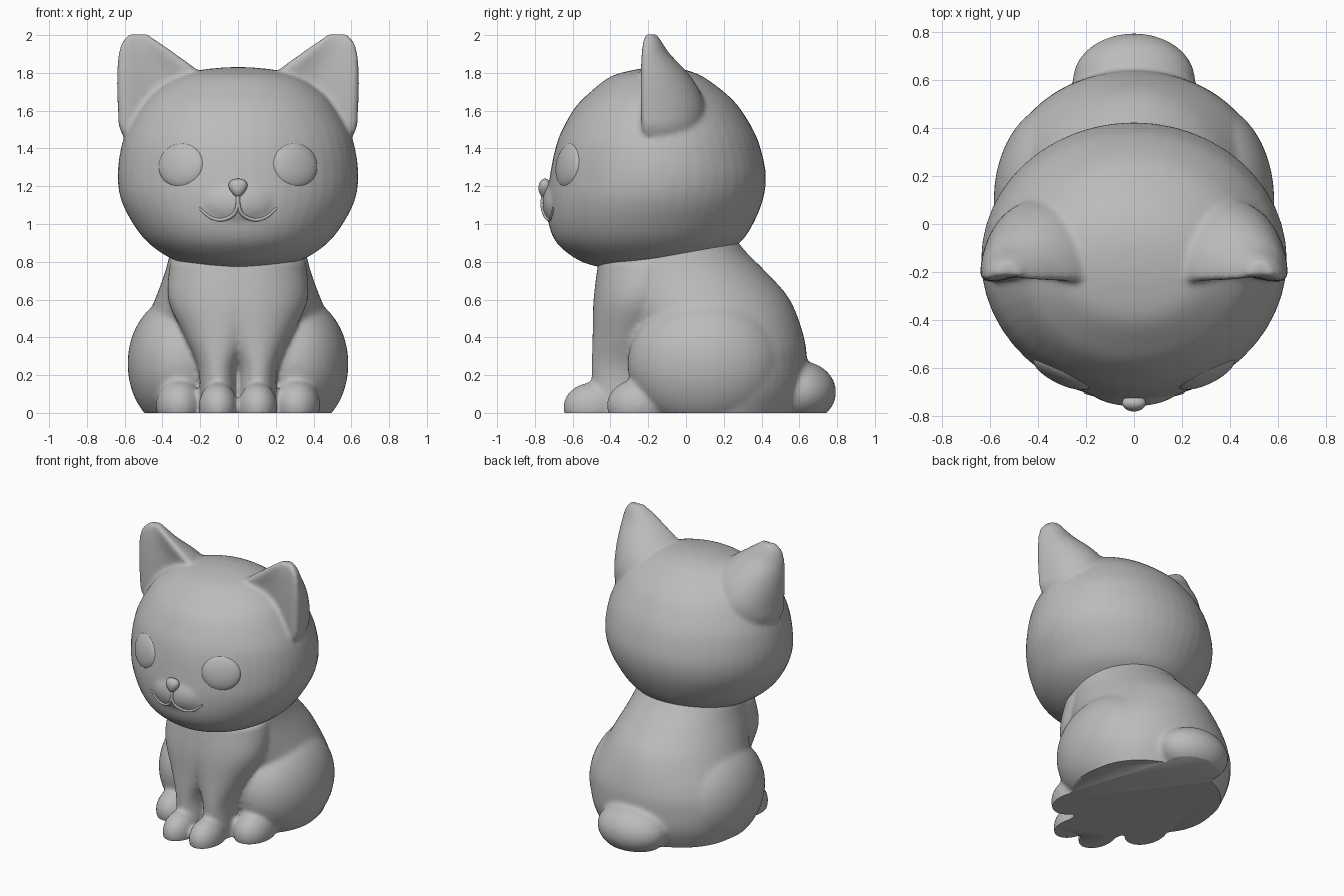
import bpy, bmesh, math
from mathutils import Vector, Matrix

cube = bpy.data.objects.get("Cube")
if cube:
    bpy.data.objects.remove(cube, do_unlink=True)

grey = bpy.data.materials.new("plain_grey")
grey.use_nodes = True
grey.diffuse_color = (0.5, 0.5, 0.5, 1)
grey.node_tree.nodes["Principled BSDF"].inputs["Base Color"].default_value = grey.diffuse_color


def spline(rows, steps=4):
    """Catmull-Rom interpolation of a list of section rows."""
    out = []
    for i in range(len(rows) - 1):
        quad = [rows[max(i - 1, 0)], rows[i], rows[i + 1], rows[min(i + 2, len(rows) - 1)]]
        for k in range(steps):
            t = k / steps
            out.append([b + 0.5 * t * (c - a + t * (2*a - 5*b + 4*c - d + t * (3*(b - c) + d - a)))
                        for a, b, c, d in zip(*quad)])
    return out + [rows[-1]]


def loft(bm, rows, mirror=1, ring=None):
    """Closed skin over horizontal sections (z, x_min, x_max, y_front, y_back)."""
    n = 48
    ring = ring or (lambda a: (math.cos(a), math.sin(a)))
    loops = []
    for z, x0, x1, y0, y1 in spline(rows):
        pts = [ring(2 * math.pi * i / n) for i in range(n)]
        loops.append([bm.verts.new((mirror * ((x0 + x1) / 2 + u * (x1 - x0) / 2),
                                    (y0 + y1) / 2 + v * (y1 - y0) / 2, z)) for u, v in pts])
    faces = [bm.faces.new(loops[0]), bm.faces.new(loops[-1][::-1])]
    for low, high in zip(loops, loops[1:]):
        for i in range(n):
            j = (i + 1) % n
            faces.append(bm.faces.new((low[i], high[i], high[j], low[j])))
    bmesh.ops.recalc_face_normals(bm, faces=faces)


def ball(bm, centre, radii):
    bmesh.ops.create_uvsphere(bm, u_segments=40, v_segments=24, radius=1,
                              matrix=Matrix.Translation(centre) @ Matrix.Diagonal((*radii, 1)))


def finish(obj):
    obj.data.materials.clear()
    obj.data.materials.append(grey)
    bpy.ops.object.select_all(action="DESELECT")
    obj.select_set(True)
    bpy.context.view_layer.objects.active = obj
    bpy.ops.object.shade_smooth_by_angle(angle=math.radians(50))


def make(name, bm):
    mesh = bpy.data.meshes.new(name)
    bm.to_mesh(mesh)
    bm.free()
    obj = bpy.data.objects.new(name, mesh)
    bpy.context.collection.objects.link(obj)
    return obj


def fuse(obj, rounds):
    """Melt overlapping volumes into one soft skin."""
    remesh = obj.modifiers.new("melt", "REMESH")
    remesh.mode = "VOXEL"
    remesh.voxel_size = 0.014
    soften = obj.modifiers.new("soften", "SMOOTH")
    soften.factor = 0.5
    soften.iterations = rounds
    deps = bpy.context.evaluated_depsgraph_get()
    baked = bpy.data.meshes.new_from_object(obj.evaluated_get(deps))
    obj.modifiers.clear()
    obj.data = baked


# Body: torso, front legs, haunches, paws and tail
bm = bmesh.new()
loft(bm, [(z, -w, w, f, b) for z, w, f, b in [
    (-0.1, 0.44, -0.2, 0.54), (0.1, 0.52, -0.22, 0.625), (0.25, 0.54, -0.25, 0.64),
    (0.4, 0.52, -0.3, 0.625), (0.6, 0.44, -0.42, 0.55), (0.75, 0.385, -0.465, 0.42),
    (0.85, 0.36, -0.46, 0.32), (0.95, 0.33, -0.42, 0.24)]])
for s in (1, -1):
    loft(bm, [(-0.1, 0.005, 0.2, -0.5, -0.2), (0.1, 0.005, 0.2, -0.5, -0.2),
              (0.25, -0.0, 0.215, -0.5, -0.15), (0.4, -0.1, 0.28, -0.495, -0.1),
              (0.6, -0.27, 0.37, -0.49, 0.0), (0.8, -0.3, 0.36, -0.465, 0.1)], s)
    ball(bm, (s * 0.3, 0.1, 0.26), (0.285, 0.41, 0.36))
    ball(bm, (s * 0.105, -0.5, 0.03), (0.105, 0.15, 0.13))
    ball(bm, (s * 0.31, -0.25, 0.04), (0.125, 0.17, 0.14))
ball(bm, (0, 0.6, 0.11), (0.255, 0.195, 0.165))
body = make("body", bm)
fuse(body, 10)
bm = bmesh.new()
bm.from_mesh(body.data)
cut = bmesh.ops.bisect_plane(bm, geom=bm.verts[:] + bm.edges[:] + bm.faces[:], plane_co=(0, 0, 0),
                             plane_no=(0, 0, 1), clear_inner=True)["geom_cut"]
bmesh.ops.holes_fill(bm, edges=[e for e in cut if isinstance(e, bmesh.types.BMEdge)], sides=0)
bm.to_mesh(body.data)
bm.free()
finish(body)


# Head with muzzle and ears
def ear_ring(a):
    """Rounded back, dished front."""
    u, v = math.cos(a), math.sin(a)
    if v >= 0:
        return u, -0.65 + 1.65 * v
    return u, -0.65 - 0.35 * abs(v) ** 0.5 + 0.3 * (1 - u * u) ** 2


bm = bmesh.new()
loft(bm, [(z, -w, w, f, b) for z, w, f, b in [
    (0.765, 0.12, -0.42, -0.1), (0.785, 0.25, -0.51, 0.05), (0.82, 0.36, -0.59, 0.16),
    (0.9, 0.475, -0.685, 0.285), (1.0, 0.555, -0.727, 0.355), (1.13, 0.62, -0.735, 0.408),
    (1.26, 0.637, -0.72, 0.423), (1.4, 0.62, -0.692, 0.395), (1.5, 0.585, -0.655, 0.355),
    (1.62, 0.515, -0.585, 0.28), (1.7, 0.445, -0.505, 0.2), (1.78, 0.32, -0.4, 0.09),
    (1.815, 0.2, -0.28, 0.0), (1.83, 0.06, -0.18, -0.08)]])
ball(bm, (0, -0.66, 1.11), (0.21, 0.1, 0.13))
for s in (1, -1):
    loft(bm, [(1.4, 0.42, 0.56, -0.2, -0.05), (1.5, 0.27, 0.625, -0.25, 0.06),
              (1.6, 0.16, 0.635, -0.26, 0.1), (1.7, 0.14, 0.64, -0.26, 0.075),
              (1.8, 0.2, 0.64, -0.255, 0.01), (1.9, 0.33, 0.632, -0.245, -0.085),
              (1.96, 0.415, 0.615, -0.235, -0.125), (2.005, 0.48, 0.575, -0.22, -0.155)],
         s, ear_ring)
head = make("head", bm)
fuse(head, 8)
finish(head)
bpy.context.view_layer.update()


def on_face(x, z):
    """Point and outward normal on the front of the head."""
    _, point, normal, _ = head.ray_cast(Vector((x, -3, z)), Vector((0, 1, 0)))
    return point, normal


# Eyes: shallow lenses set into the face
for s, side in ((1, "left"), (-1, "right")):
    point, normal = on_face(s * 0.308, 1.315)
    bm = bmesh.new()
    ball(bm, (0, 0, 0), (0.132, 0.122, 0.045))
    eye = make(side + "_eye", bm)
    turn = normal.to_track_quat("Z", "Y").to_matrix().to_4x4()
    eye.matrix_world = Matrix.Translation(point - normal * 0.022) @ turn
    finish(eye)

# Nose: rounded triangle, wide at the top
bm = bmesh.new()
ball(bm, (0, 0, 0), (0.062, 0.035, 0.05))
for v in bm.verts:
    v.co.x *= 0.75 + 6 * v.co.z
nose = make("nose", bm)
nose.location = on_face(0, 1.19)[0] + Vector((0, -0.008, 0))
finish(nose)

# Mouth: two thin curled ridges meeting under the nose
for s, side in ((1, "left"), (-1, "right")):
    curve = bpy.data.curves.new(side + "_mouth", "CURVE")
    curve.dimensions = "3D"
    curve.bevel_depth = 0.011
    curve.bevel_resolution = 3
    curve.use_fill_caps = True
    path = spline([(0, 1.15), (0.004, 1.09), (0.03, 1.045), (0.09, 1.022), (0.15, 1.038), (0.205, 1.085)])
    line = curve.splines.new("POLY")
    line.points.add(len(path) - 1)
    for p, (x, z) in zip(line.points, path):
        point, normal = on_face(s * x, z)
        p.co = (*(point + normal * 0.001), 1)
        p.radius = 1 - 2 * x
    mouth = bpy.data.objects.new(side + "_mouth", curve)
    bpy.context.collection.objects.link(mouth)
    bpy.ops.object.select_all(action="DESELECT")
    mouth.select_set(True)
    bpy.context.view_layer.objects.active = mouth
    bpy.ops.object.convert(target="MESH")
    finish(bpy.context.view_layer.objects.active)
